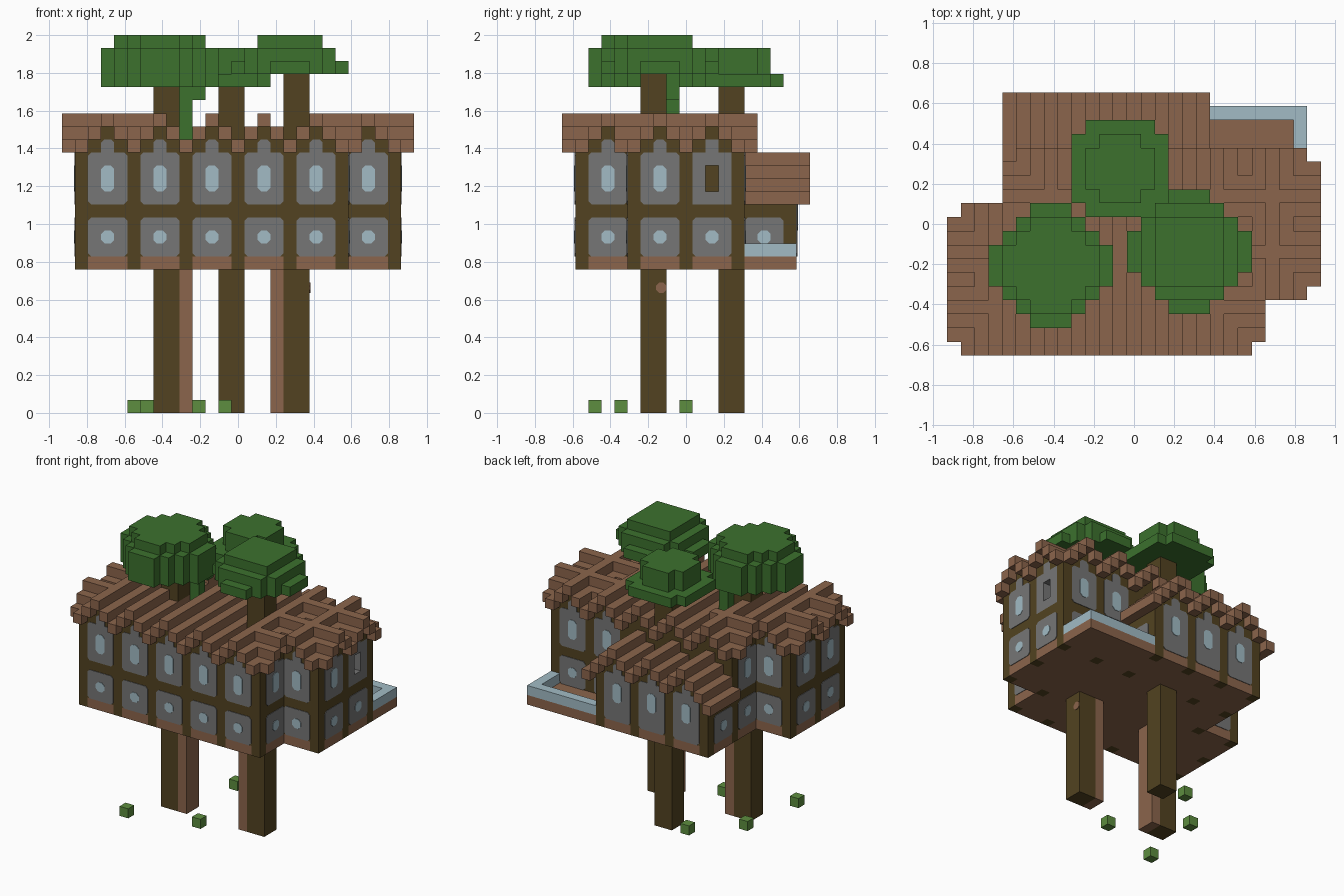
import bpy, bmesh
from mathutils import Vector

cube = bpy.data.objects.get("Cube")
if cube:
    bpy.data.objects.remove(cube)

U = 2 / 29                      # size of one block
ORIGIN = Vector((13.5, 9.5, 0))


def material(name, rgb):
    m = bpy.data.materials.new(name)
    m.use_nodes = True
    m.diffuse_color = (*rgb, 1)
    m.node_tree.nodes["Principled BSDF"].inputs["Base Color"].default_value = (*rgb, 1)
    return m


PLANK = material("plank brown", (0.26, 0.13, 0.072))
BARK = material("dark timber", (0.085, 0.055, 0.015))
STONE = material("grey plaster", (0.18, 0.18, 0.18))
GLASS = material("pale blue", (0.36, 0.50, 0.56))
LEAF = material("leaf green", (0.045, 0.165, 0.027))
GRASS = material("grass green", (0.11, 0.27, 0.05))


def finish(bm, name, mat):
    mesh = bpy.data.meshes.new(name)
    bm.to_mesh(mesh)
    bm.free()
    mesh.materials.append(mat)
    bpy.context.collection.objects.link(bpy.data.objects.new(name, mesh))


def block(x, y, z):
    """Cells of a box, given as inclusive (first, last) ranges."""
    return {(i, j, k) for i in range(x[0], x[1] + 1)
            for j in range(y[0], y[1] + 1) for k in range(z[0], z[1] + 1)}


def voxels(name, cells, mat):
    """Mesh the outer skin of a set of block cells."""
    bm, verts = bmesh.new(), {}
    for cell in cells:
        for a in range(3):
            for side in (0, 1):
                near = list(cell)
                near[a] += 2 * side - 1
                if tuple(near) in cells:
                    continue
                quad = []
                for p, q in ((0, 0), (1, 0), (1, 1), (0, 1)):
                    c = list(cell)
                    c[a] += side
                    c[(a + 1) % 3] += p
                    c[(a + 2) % 3] += q
                    c = tuple(c)
                    if c not in verts:
                        verts[c] = bm.verts.new((Vector(c) - ORIGIN) * U)
                    quad.append(verts[c])
                bm.faces.new(quad if side else quad[::-1])
    finish(bm, name, mat)


# Plan of the two-storey house and its zigzag roof
def inside(i, j):
    return (1 <= i <= 21 and 1 <= j <= 9) or (5 <= i <= 25 and 5 <= j <= 13)


def zigzag(n):
    return 2 - abs((n - 1) % 4 - 2)


def rise(i, j):
    cross = i >= 19 or i <= 3 or (i <= 8 and j >= 9)
    return max(zigzag(i), zigzag(j) if cross else 0)


STEPS = ((1, 0), (-1, 0), (0, 1), (0, -1))
AROUND = STEPS + ((1, 1), (1, -1), (-1, 1), (-1, -1))
roof, walls = set(), set()
for i in range(27):
    for j in range(19):
        if inside(i, j):
            top = 20 + rise(i, j)
            roof.add((i, j, top))
            if all(inside(i + a, j + b) for a, b in AROUND):
                roof.add((i, j, top - 1))
            else:
                walls |= block((i, i), (j, j), (12, top - 1))
        else:
            beside = [(i + a, j + b) for a, b in STEPS if inside(i + a, j + b)]
            if beside:
                roof.add((i, j, 20 + min(rise(*c) for c in beside)))

# Lower rear wing with its own roof
wing_roof = set()
for i in range(4, 19):
    h = 17 + (zigzag(i) if 5 <= i <= 17 else -1)
    wing_roof |= block((i, i), (14, 18), (h, h))
    if 5 <= i <= 17:
        walls |= block((i, i), (17, 17), (12, h - 1))
for i in (5, 17):
    walls |= block((i, i), (14, 17), (12, 16))

# Floor deck, with post feet let into it
floor = (block((1, 21), (1, 4), (11, 11)) | block((1, 25), (5, 9), (11, 11))
         | block((5, 25), (10, 17), (11, 11)))
feet = {(i, j, 11) for i in range(1, 26, 4) for j in range(1, 18, 4)
        if (i, j, 12) in walls}
walls |= feet
floor -= feet

# Bay with an open window
opening = block((25, 25), (11, 11), (17, 18))
open_bay = block((25, 25), (10, 12), (16, 19)) | {(25, 11, 20)}
walls -= open_bay

voxels("timber_walls", walls, BARK)
voxels("open_window_bay", open_bay - opening, STONE)
voxels("floor_deck", floor, PLANK)
voxels("main_roof", roof, PLANK)
voxels("wing_roof", wing_roof, PLANK)
voxels("balcony_rail", block((25, 25), (14, 17), (12, 12))
       | block((18, 25), (17, 17), (12, 12)), GLASS)


# Thin wall plates: outlines are (along wall, height) in blocks
def plate(bm, axis, side, wall, outline, depth):
    def place(s, z, out):
        p = [s, s, z]
        p[axis] = wall + (1 if side > 0 else 0)
        v = (Vector(p) - ORIGIN) * U
        v[axis] += side * out
        return bm.verts.new(v)
    back = [place(s, z, 0) for s, z in outline]
    front = [place(s, z, depth) for s, z in outline]
    bm.faces.new(front)
    for n in range(len(back)):
        bm.faces.new((back[n - 1], back[n], front[n], front[n - 1]))


def octagon(a, b, lo, hi, c):
    return [(a + c, lo), (b - c, lo), (b, lo + c), (b, hi - c),
            (b - c, hi), (a + c, hi), (a, hi - c), (a, lo + c)]


def arched(m, lo, hi, c=0.25):
    o = octagon(m - 1, m + 2, lo, hi, c)
    top = [(m + 1, hi), (m + 1, hi + 1 - c), (m + 1 - c, hi + 1),
           (m + c, hi + 1), (m, hi + 1 - c), (m, hi)]
    return o[:5] + top + o[5:]


# (axis, facing, wall line, bay centres, storeys)
BAYS = [(1, -1, 1, range(3, 20, 4), "both"), (1, -1, 5, [23], "both"),
        (0, 1, 21, [3], "both"), (0, 1, 25, [7, 11], "both"),
        (1, 1, 13, [19, 23], "both"), (1, 1, 9, [3], "both"),
        (0, -1, 1, [3, 7], "both"), (0, -1, 5, [11], "both"),
        (0, 1, 17, [15], "low"), (0, -1, 5, [15], "low"),
        (1, 1, 17, [7, 11, 15], "tall")]
panels, panes = bmesh.new(), bmesh.new()
for axis, side, wall, centres, kind in BAYS:
    for m in centres:
        shapes = []
        if kind != "tall":
            shapes.append((octagon(m - 1, m + 2, 12, 15, 0.25), 13, 14))
        if kind == "both" and (wall, m) != (25, 11):
            shapes.append((arched(m, 16, 20), 17, 19))
        if kind == "tall":
            shapes.append((arched(m, 12, 17), 14, 16))
        for outline, lo, hi in shapes:
            plate(panels, axis, side, wall, outline, 0.004)
            plate(panes, axis, side, wall, octagon(m, m + 1, lo, hi, 0.28), 0.007)

# Pale knot on one trunk
knot = bmesh.new()
plate(knot, 0, 1, 18, octagon(7.2, 8, 9.2, 10, 0.25), 0.004)
for bm, name, mat in ((panels, "wall_panels", STONE), (panes, "window_panes", GLASS),
                      (knot, "trunk_knot", PLANK)):
    bmesh.ops.recalc_face_normals(bm, faces=bm.faces)
    finish(bm, name, mat)

# Trunks, with pale strips beside two of them
for name, i, j, top in (("left", 17, 6, 26), ("right", 7, 6, 25), ("rear", 12, 12, 25)):
    voxels(name + "_trunk", block((i, i + 1), (j, j + 1), (0, top)), BARK)
for name, i in (("right_trunk_strip", 9), ("left_trunk_strip", 16)):
    voxels(name, block((i, i), (6, 7), (0, 10)), PLANK)


# Tree crowns stacked from clipped diamonds
def disc(ci, cj, reach, total, k0, k1):
    return {c for c in block((ci - reach, ci + reach), (cj - reach, cj + reach), (k0, k1))
            if abs(c[0] - ci) + abs(c[1] - cj) <= total}


voxels("right_crown", disc(7, 6, 4, 5, 25, 27) | disc(7, 6, 3, 4, 28, 28)
       | block((9, 9), (8, 8), (21, 24)) | {(10, 8, 24)}, LEAF)
voxels("left_crown", disc(17, 7, 4, 5, 26, 26) | disc(17, 7, 3, 5, 27, 27)
       | disc(17, 7, 2, 4, 28, 28), LEAF)
voxels("rear_crown", disc(12, 13, 3, 5, 25, 25) | disc(12, 13, 2, 3, 26, 27), LEAF)

# Grass tufts on the ground
for n, (i, j) in enumerate(((5, 2), (12, 4), (6, 9), (10, 13))):
    voxels("grass_tuft_%d" % (n + 1), {(i, j, 0)}, GRASS)
